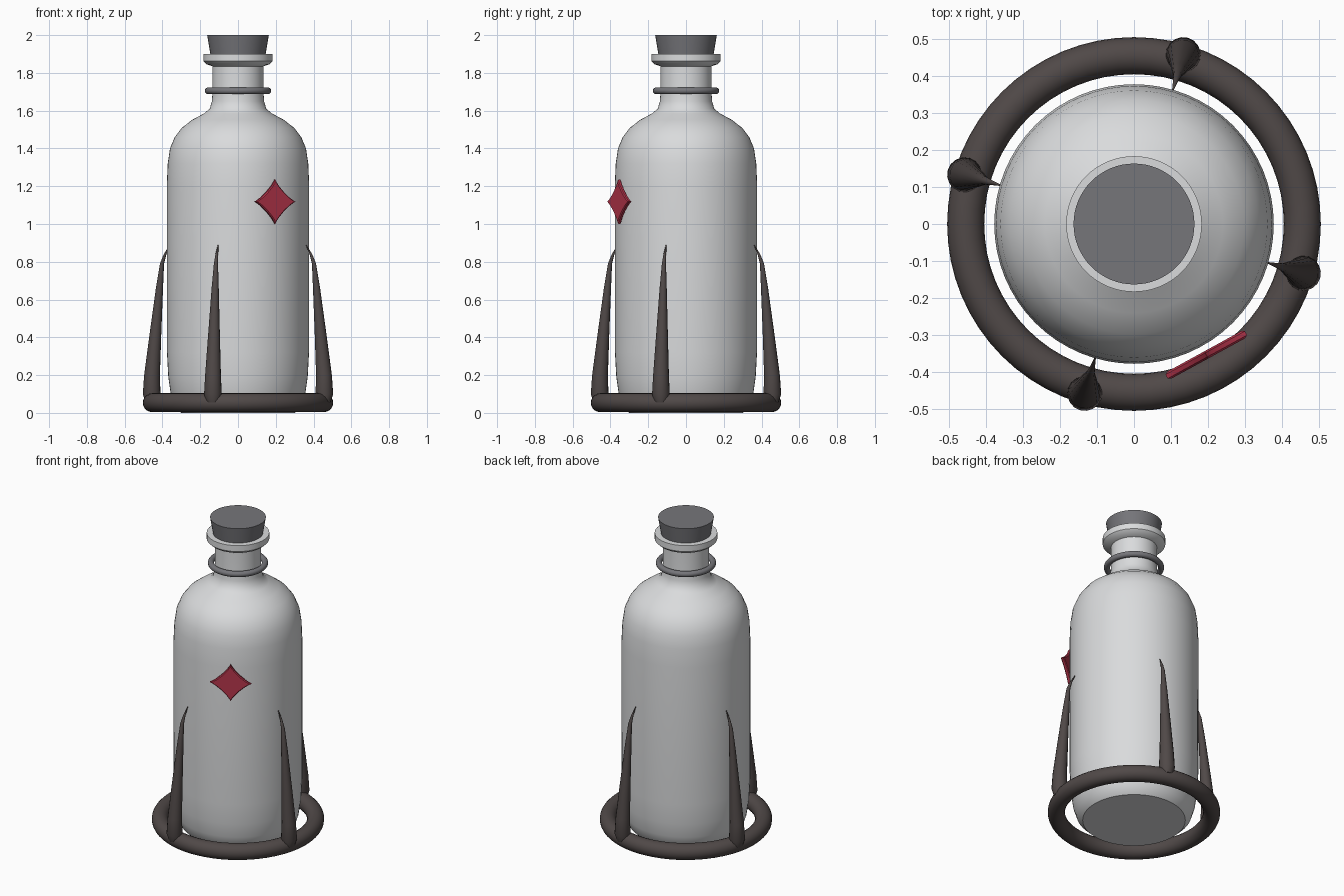
import bpy, bmesh, math
from mathutils import Matrix, Vector

cube = bpy.data.objects.get("Cube")
if cube:
    bpy.data.objects.remove(cube, do_unlink=True)


def material(name, rgb):
    m = bpy.data.materials.new(name)
    m.use_nodes = True
    m.diffuse_color = (*rgb, 1)
    m.node_tree.nodes["Principled BSDF"].inputs["Base Color"].default_value = (*rgb, 1)
    return m


pale = material("pale glass", (0.70, 0.71, 0.72))
grey = material("stopper grey", (0.18, 0.18, 0.195))
brown = material("dark brown metal", (0.08, 0.066, 0.064))
red = material("red gem", (0.46, 0.035, 0.07))


def finish(name, bm, mat, angle=40):
    bmesh.ops.recalc_face_normals(bm, faces=bm.faces[:])
    mesh = bpy.data.meshes.new(name)
    bm.to_mesh(mesh)
    bm.free()
    ob = bpy.data.objects.new(name, mesh)
    bpy.context.collection.objects.link(ob)
    mesh.materials.append(mat)
    bpy.ops.object.select_all(action='DESELECT')
    ob.select_set(True)
    bpy.context.view_layer.objects.active = ob
    bpy.ops.object.shade_smooth_by_angle(angle=math.radians(angle))
    return ob


def loft(name, sections, mat, sides):
    """Skin horizontal circles given as (centre x, z, radius), capped at both ends."""
    bm = bmesh.new()
    loops = []
    for x, z, r in sections:
        angles = [math.tau * i / sides for i in range(sides)]
        loops.append([bm.verts.new((x + r * math.cos(a), r * math.sin(a), z)) for a in angles])
    for low, high in zip(loops, loops[1:]):
        for i in range(sides):
            j = (i + 1) % sides
            bm.faces.new((low[i], low[j], high[j], high[i]))
    bm.faces.new(loops[0])
    bm.faces.new(loops[-1])
    return finish(name, bm, mat)


def torus(name, z, major, minor, mat, sides, tube):
    bm = bmesh.new()
    spin = [bm.verts.new((major + minor * math.cos(math.tau * i / tube), 0,
                          z + minor * math.sin(math.tau * i / tube))) for i in range(tube)]
    edges = [bm.edges.new((spin[i], spin[(i + 1) % tube])) for i in range(tube)]
    bmesh.ops.spin(bm, geom=spin + edges, cent=(0, 0, 0), axis=(0, 0, 1),
                   angle=math.tau, steps=sides, use_merge=True)
    bmesh.ops.remove_doubles(bm, verts=bm.verts[:], dist=0.0001)
    return finish(name, bm, mat)


# Bottle with rounded base, shoulder, neck and lip
profile = [(0.30, 0), (0.335, 0.035), (0.356, 0.1), (0.369, 0.19), (0.376, 0.32),
           (0.377, 1.2), (0.372, 1.32), (0.36, 1.4), (0.335, 1.46), (0.297, 1.51),
           (0.24, 1.553), (0.18, 1.585), (0.15, 1.61), (0.138, 1.65), (0.135, 1.7),
           (0.135, 1.835), (0.165, 1.845), (0.183, 1.862), (0.183, 1.9)]
loft("bottle", [(0, z, r) for r, z in profile], pale, 64)

# Stopper and neck ring
loft("stopper", [(0, 1.88, 0.143), (0, 2.0, 0.163)], grey, 64)
torus("neck_ring", 1.705, 0.158, 0.018, grey, 64, 16)

# Stand: base ring with four prongs that taper to a hooked tip
torus("base_ring", 0.054, 0.454, 0.05, brown, 64, 20)
prong = [(0.472, 0.055, 0.036), (0.476, 0.1, 0.047), (0.474, 0.2, 0.042), (0.455, 0.42, 0.031),
         (0.433, 0.66, 0.019), (0.419, 0.79, 0.011), (0.402, 0.84, 0.007), (0.375, 0.89, 0.002)]
for k, side in enumerate(("right", "back", "left", "front")):
    ob = loft("prong_" + side, prong, brown, 16)
    ob.rotation_euler.z = math.radians(-16.2 + 90 * k)

# Gem: thin four-pointed plate with concave sides and a chamfered rim
bm = bmesh.new()
steps, power = 24, 2 / 0.82
rim = []
for i in range(steps):
    c, s = math.cos(math.tau * i / steps), math.sin(math.tau * i / steps)
    rim.append((math.copysign(abs(c) ** power, c) * 0.122, math.copysign(abs(s) ** power, s) * 0.117))
layers = [[bm.verts.new((x * k, y, z * k)) for x, z in rim]
          for y, k in ((-0.011, 0.93), (-0.006, 1), (0.006, 1), (0.011, 0.93))]
for a, b in zip(layers, layers[1:]):
    for i in range(steps):
        j = (i + 1) % steps
        bm.faces.new((a[i], a[j], b[j], b[i]))
bm.faces.new(layers[0])
bm.faces.new(layers[-1])
gem = finish("gem", bm, red, 25)
gem.matrix_world = Matrix.Translation(Vector((0.195, -0.353, 1.118))) @ Matrix.Rotation(math.radians(28.7), 4, 'Z')
